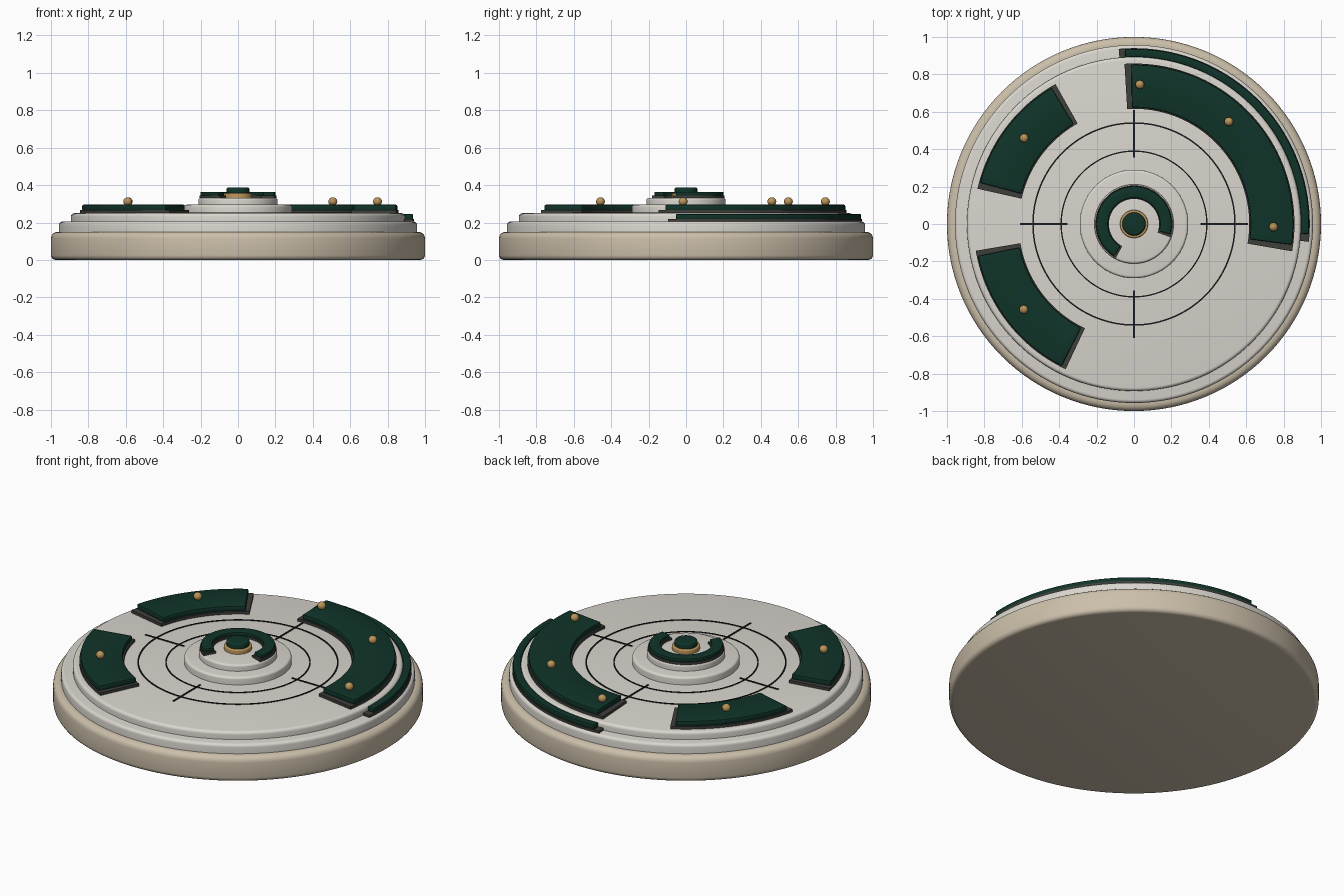
import bpy, bmesh, math
from math import cos, sin, radians, pi

if "Cube" in bpy.data.objects:
    bpy.data.objects.remove(bpy.data.objects["Cube"])


def material(name, rgb):
    m = bpy.data.materials.new(name)
    m.diffuse_color = (*rgb, 1)
    m.use_nodes = True
    m.node_tree.nodes["Principled BSDF"].inputs["Base Color"].default_value = m.diffuse_color
    return m


TAN = material("warm_tan", (0.60, 0.52, 0.40))
WHITE = material("off_white", (0.70, 0.67, 0.62))
GREEN = material("dark_green", (0.005, 0.034, 0.022))
GREY = material("charcoal", (0.048, 0.050, 0.043))
GOLD = material("brass", (0.50, 0.30, 0.10))
BLACK = material("ink_black", (0.008, 0.011, 0.011))


def finish(name, bm, mat, angle=35):
    bmesh.ops.recalc_face_normals(bm, faces=bm.faces)
    me = bpy.data.meshes.new(name)
    bm.to_mesh(me)
    bm.free()
    me.materials.append(mat)
    me.shade_smooth()
    me.set_sharp_from_angle(angle=radians(angle))
    ob = bpy.data.objects.new(name, me)
    bpy.context.collection.objects.link(ob)
    return ob


def disc(name, r, z0, z1, mat, top=0.015, bottom=0.0, n=96):
    """Round plate with rounded rims, lathed from a profile."""
    prof = []
    for i in range(5 if bottom else 1):
        a = i / 4 * pi / 2
        prof.append((r - bottom + bottom * sin(a), z0 + bottom - bottom * cos(a)))
    for i in range(5):
        a = i / 4 * pi / 2
        prof.append((r - top + top * cos(a), z1 - top + top * sin(a)))
    bm = bmesh.new()
    rows = [[bm.verts.new((p * cos(2 * pi * k / n), p * sin(2 * pi * k / n), z))
             for k in range(n)] for p, z in prof]
    for a, b in zip(rows, rows[1:]):
        for k in range(n):
            j = (k + 1) % n
            bm.faces.new((a[k], a[j], b[j], b[k]))
    bm.faces.new(rows[0][::-1])
    bm.faces.new(rows[-1])
    return finish(name, bm, mat)


def arc(name, r0, r1, a0, a1, z0, z1, mat, bevel=0.0, step=2.5):
    """Box bent along an arc; a full turn makes a closed ring."""
    full = a1 - a0 >= 360
    n = math.ceil((a1 - a0) / step)
    bm = bmesh.new()
    sec = []
    for i in range(n if full else n + 1):
        a = radians(a0 + (a1 - a0) * i / n)
        sec.append([bm.verts.new((r * cos(a), r * sin(a), z))
                    for r, z in ((r0, z0), (r1, z0), (r1, z1), (r0, z1))])
    for a, b in zip(sec, sec[1:] + sec[:1] if full else sec[1:]):
        for k in range(4):
            j = (k + 1) % 4
            bm.faces.new((a[k], a[j], b[j], b[k]))
    if not full:
        bm.faces.new(sec[0])
        bm.faces.new(sec[-1][::-1])
    if bevel:
        bmesh.ops.recalc_face_normals(bm, faces=bm.faces)
        sharp = [e for e in bm.edges if e.calc_face_angle(0) > radians(40)]
        bmesh.ops.bevel(bm, geom=sharp, offset=bevel, segments=2,
                        profile=0.5, affect='EDGES')
    return finish(name, bm, mat)


# Stepped round base
disc("base_plinth", 1.0, 0.0, 0.15, TAN, 0.035, 0.025, 128)
disc("middle_step", 0.957, 0.14, 0.205, WHITE, 0.018, 0, 128)
disc("top_deck", 0.893, 0.195, 0.25, WHITE, 0.018, 0, 128)

# Engraved-looking rings and cross ticks
arc("outer_ring_line", 0.536, 0.544, 0, 360, 0.247, 0.2535, BLACK)
arc("inner_ring_line", 0.386, 0.393, 0, 360, 0.247, 0.2535, BLACK)
for i in range(4):
    bm = bmesh.new()
    bmesh.ops.create_cube(bm, size=1)
    for v in bm.verts:
        v.co = (0.4825 + v.co.x * 0.255, v.co.y * 0.009, 0.2505 + v.co.z * 0.007)
    finish(f"cross_tick_{i}", bm, BLACK).rotation_euler.z = i * pi / 2

# Curved green panels on charcoal backing plates
panels = [("large_panel", -9.8, 93.4, -7.5, 91.0),
          ("upper_left_panel", 119.3, 167.3, 121.2, 165.0),
          ("lower_left_panel", 189.6, 244.8, 191.6, 243.0)]
for name, d0, d1, g0, g1 in panels:
    arc(name + "_backing", 0.616, 0.858, d0, d1, 0.247, 0.266, GREY)
    arc(name, 0.623, 0.852, g0, g1, 0.262, 0.295, GREEN, 0.007)

# Narrow rail on the middle step
arc("rim_rail_backing", 0.888, 0.940, -5.8, 95.0, 0.203, 0.219, GREY)
arc("rim_rail", 0.893, 0.936, -3.3, 93.0, 0.216, 0.245, GREEN, 0.006)

# Brass studs on the panels
for i, a in enumerate((-1.2, 47.2, 87.6, 142, 217.8)):
    bm = bmesh.new()
    bmesh.ops.create_uvsphere(bm, u_segments=12, v_segments=8, radius=0.024)
    for v in bm.verts:
        v.co.z *= 0.95
    ob = finish(f"stud_{i}", bm, GOLD, 50)
    ob.location = (0.746 * cos(radians(a)), 0.746 * sin(radians(a)), 0.312)

# Central hub with open ring and button
disc("hub_lower", 0.29, 0.245, 0.295, WHITE, 0.014)
disc("hub_upper", 0.212, 0.29, 0.332, WHITE, 0.012)
arc("hub_arc_backing", 0.134, 0.206, -20, 242, 0.329, 0.345, GREY)
arc("hub_arc", 0.139, 0.201, -16, 238.5, 0.341, 0.364, GREEN, 0.006)
disc("button_collar", 0.075, 0.33, 0.357, GOLD, 0.006, 0, 48)
disc("centre_button", 0.062, 0.35, 0.387, GREEN, 0.012, 0, 48)
